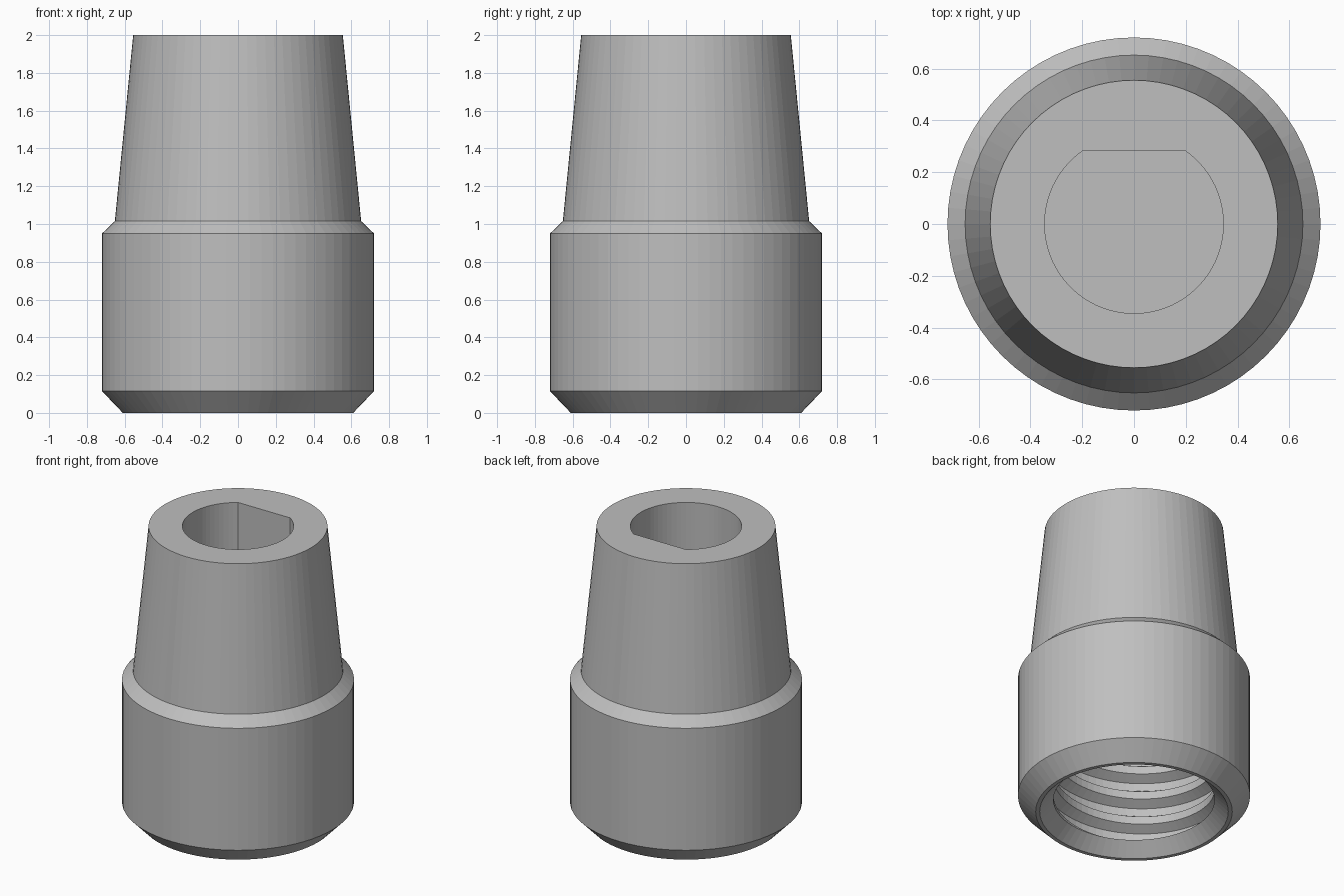
import bpy, bmesh, math

cube = bpy.data.objects.get("Cube")
if cube:
    bpy.data.objects.remove(cube, do_unlink=True)

SEG = 72

grey = bpy.data.materials.new("plain grey")
grey.use_nodes = True
COLOUR = (0.52, 0.52, 0.52, 1)
grey.diffuse_color = COLOUR
grey.node_tree.nodes["Principled BSDF"].inputs["Base Color"].default_value = COLOUR


def sweep(name, rows):
    """Skin a list of rows; each row maps an angle to (radius, height)."""
    bm = bmesh.new()
    grid = []
    for row in rows:
        line = []
        for i in range(SEG + 1):
            a = math.tau * i / SEG
            r, z = row(a)
            line.append(bm.verts.new((r * math.cos(a), r * math.sin(a), z)))
        grid.append(line)
    for low, high in zip(grid, grid[1:]):
        for i in range(SEG):
            bm.faces.new((low[i], low[i + 1], high[i + 1], high[i]))
    bmesh.ops.remove_doubles(bm, verts=bm.verts, dist=0.0002)
    bmesh.ops.dissolve_degenerate(bm, dist=0.0002, edges=bm.edges)
    mesh = bpy.data.meshes.new(name)
    bm.to_mesh(mesh)
    bm.free()
    mesh.materials.append(grey)
    ob = bpy.data.objects.new(name, mesh)
    bpy.context.collection.objects.link(ob)
    return ob


def ring(r, z):
    return lambda a: (r, z)


# D-shaped outline: a circle cut by a flat on the back side
SOCKET_R = 0.345
FLAT_Y = SOCKET_R * math.sin(math.radians(55))


def d_ring(z):
    def row(a):
        s = math.sin(a)
        return (min(SOCKET_R, FLAT_Y / s) if s > 0 else SOCKET_R), z
    return row


# Outer body: bottom rim, chamfer, collar, shoulder, taper, top face
TOP, FLOOR = 2.0, 1.1
MOUTH_R = 0.585
sweep("outer_body", [ring(MOUTH_R, 0), ring(0.61, 0), ring(0.72, 0.115),
                     ring(0.72, 0.95), ring(0.652, 1.015),
                     ring(0.555, TOP), d_ring(TOP)])

# Blind socket with a flat side
sweep("flat_sided_socket", [d_ring(TOP), d_ring(FLOOR), ring(0, FLOOR)])

# Threaded bore: helical ridges between the mouth chamfer and the roof
START, ROOF, PITCH = 0.085, 0.92, 0.18
CREST_R, ROOT_R = 0.5, 0.56
TOOTH = [(0.0, CREST_R), (0.3, CREST_R), (0.5, ROOT_R), (0.8, ROOT_R)]


def thread_row(turn, part, radius):
    def row(a):
        z = START + PITCH * (turn + part - 1 + a / math.tau)
        if START < z < ROOF:
            return radius, z
        return CREST_R, min(max(z, START), ROOF)
    return row


turns = math.ceil((ROOF - START) / PITCH) + 1
thread = [thread_row(t, p, r) for t in range(turns + 1) for p, r in TOOTH]
sweep("threaded_bore", [ring(0, ROOF), ring(CREST_R, ROOF)] + thread[::-1]
      + [ring(CREST_R, START), ring(MOUTH_R, 0)])
